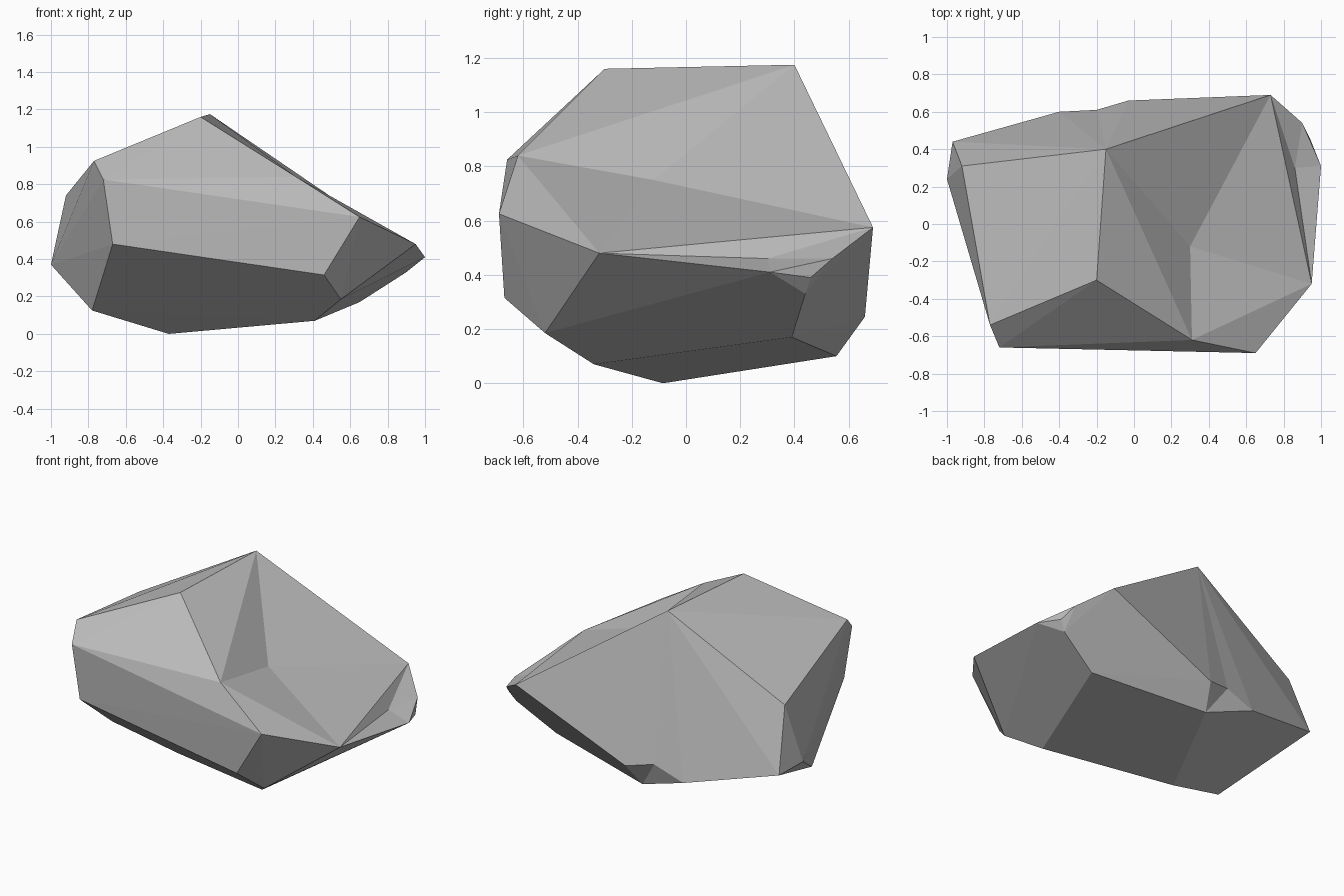
import bpy
import bmesh

# Remove the default cube only
default_cube = bpy.data.objects.get("Cube")
if default_cube:
    bpy.data.objects.remove(default_cube, do_unlink=True)

# Stone material
stone = bpy.data.materials.new("grey stone")
stone.use_nodes = True
stone_colour = (0.5, 0.5, 0.5, 1)
stone.diffuse_color = stone_colour
shader = next(n for n in stone.node_tree.nodes if n.type == "BSDF_PRINCIPLED")
shader.inputs["Base Color"].default_value = stone_colour
shader.inputs["Roughness"].default_value = 1

# Corners where the chipped planes of the boulder meet
corners = {
    "ridge_front": (-.2, -.3, 1.16),
    "ridge_back": (-.15, .4, 1.175),
    "shoulder_front": (.31, -.62, .84),
    "shoulder_back": (.73, .69, .575),
    "nose_top": (.95, -.32, .48),
    "brow_top": (-.77, -.54, .925),
    "brow_low": (-.72, -.66, .825),
    "front_tip": (.65, -.69, .625),
    "front_chin": (.46, -.67, .315),
    "front_jaw": (.55, -.52, .185),
    "front_base": (.41, -.34, .07),
    "front_corner": (-.67, -.65, .48),
    "base": (-.37, -.085, 0),
    "side_base": (-.78, -.165, .125),
    "side_top": (-.92, .31, .74),
    "side_tip": (-1, .24, .37),
    "side_back": (-.97, .44, .35),
    "back_left": (-.4, .6, .21),
    "back_right": (-.03, .66, .245),
    "back_base": (-.08, .555, .1),
    "nose_back": (.9, .54, .46),
    "nose_corner": (.94, .46, .39),
    "nose_tip": (1, .31, .41),
    "nose_under": (.9, .44, .33),
    "nose_base": (.65, .39, .17),
}


def add_dent(bm, named, ring, bottom):
    """Replace the faces lying inside a ring of corners by a fan to a sunken point."""
    rim = {named[name] for name in ring if named[name].is_valid}
    inside = [f for f in bm.faces if set(f.verts) <= rim]
    if not inside:
        return
    inner = set(inside)
    border = []
    for face in inside:
        for loop in face.loops:
            if not all(f in inner for f in loop.edge.link_faces):
                border.append((loop.vert, loop.link_loop_next.vert))
    bmesh.ops.delete(bm, geom=inside, context="FACES")
    centre = bm.verts.new(bottom)
    for start, end in border:
        bm.faces.new((start, end, centre))


# Boulder: convex hull of the corners
bm = bmesh.new()
named = {name: bm.verts.new(place) for name, place in corners.items()}
hull = bmesh.ops.convex_hull(bm, input=list(bm.verts))
unused = {v for v in hull["geom_interior"] + hull["geom_unused"]
          if isinstance(v, bmesh.types.BMVert)}
bmesh.ops.delete(bm, geom=list(unused), context="VERTS")
bmesh.ops.recalc_face_normals(bm, faces=list(bm.faces))

# Shallow dents: sloping top, nose and back
add_dent(bm, named, ("ridge_back", "shoulder_back", "nose_top", "shoulder_front"),
         (.3, -.12, .75))
add_dent(bm, named, ("shoulder_back", "nose_top", "nose_tip", "nose_back"),
         (.86, .3, .46))
add_dent(bm, named, ("ridge_back", "back_left", "back_right", "back_base"),
         (-.2, .61, .28))
bmesh.ops.recalc_face_normals(bm, faces=list(bm.faces))

mesh = bpy.data.meshes.new("boulder")
bm.to_mesh(mesh)
bm.free()
mesh.materials.append(stone)
boulder = bpy.data.objects.new("boulder", mesh)
bpy.context.collection.objects.link(boulder)
